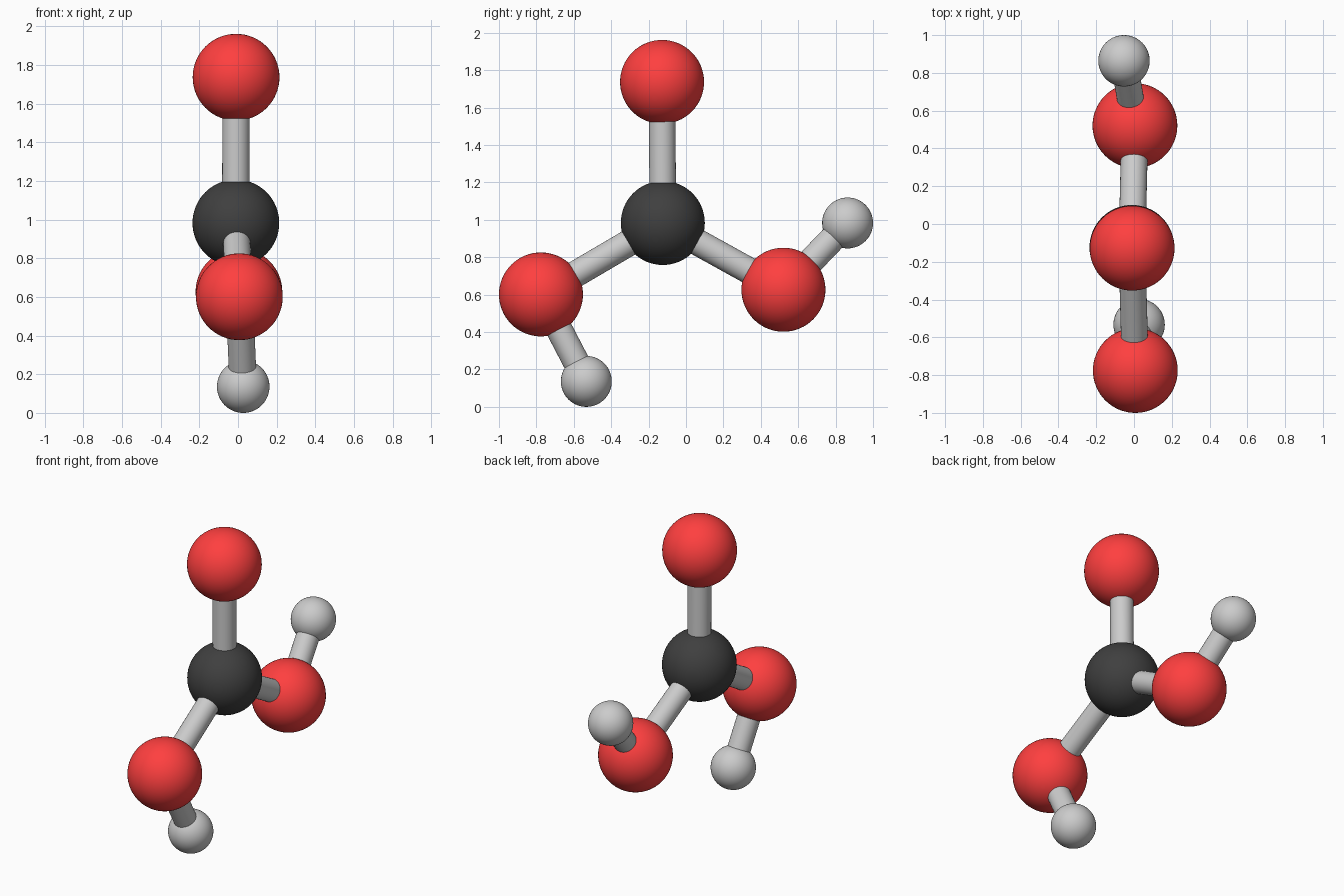
import bpy
from mathutils import Vector

if "Cube" in bpy.data.objects:
    bpy.data.objects.remove(bpy.data.objects["Cube"])


def material(name, rgb):
    mat = bpy.data.materials.new(name)
    mat.diffuse_color = (*rgb, 1)
    mat.use_nodes = True
    mat.node_tree.nodes["Principled BSDF"].inputs["Base Color"].default_value = mat.diffuse_color
    return mat


RED = material("oxygen_red", (1, 0.05, 0.05))
BLACK = material("carbon_black", (0.05, 0.05, 0.05))
BIG, SMALL, BOND = 0.2245, 0.136, 0.071

# Atoms: centre, radius, material
atoms = {
    "carbon": ((-0.011, -0.124, 0.983), BIG, BLACK),
    "oxygen_top": ((-0.01, -0.128, 1.737), BIG, RED),
    "oxygen_front": ((0.007, -0.7755, 0.601), BIG, RED),
    "oxygen_back": ((0.005, 0.521, 0.626), BIG, RED),
    "hydrogen_front": ((0.027, -0.533, 0.136), SMALL, None),
    "hydrogen_back": ((-0.053, 0.864, 0.983), SMALL, None),
}
bonds = [
    ("carbon", "oxygen_top"),
    ("carbon", "oxygen_front"),
    ("carbon", "oxygen_back"),
    ("oxygen_front", "hydrogen_front"),
    ("oxygen_back", "hydrogen_back"),
]

# Smooth balls
for name, (centre, radius, mat) in atoms.items():
    bpy.ops.mesh.primitive_uv_sphere_add(segments=64, ring_count=32, radius=radius, location=centre)
    ball = bpy.context.object
    ball.name = name
    bpy.ops.object.shade_smooth()
    if mat:
        ball.data.materials.append(mat)

# Sticks running between the ball centres
for a, b in bonds:
    start, end = Vector(atoms[a][0]), Vector(atoms[b][0])
    axis = end - start
    bpy.ops.mesh.primitive_cylinder_add(vertices=32, radius=BOND, depth=axis.length,
                                        location=(start + end) / 2)
    stick = bpy.context.object
    stick.name = f"bond_{a}_{b}"
    stick.rotation_euler = axis.to_track_quat("Z", "Y").to_euler()
    bpy.ops.object.shade_smooth_by_angle()
